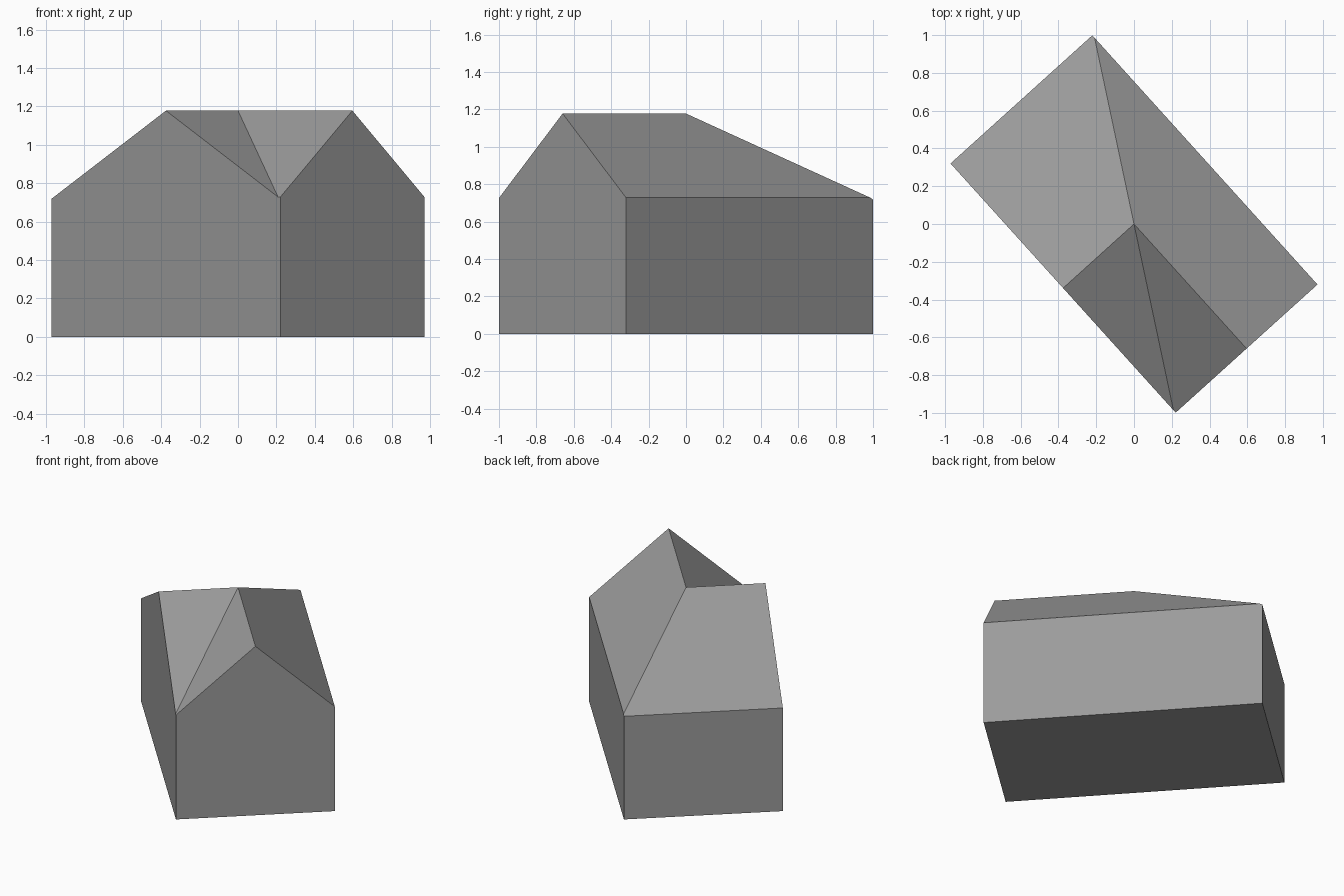
import bpy, bmesh, math
from mathutils import Vector

cube = bpy.data.objects.get("Cube")
if cube:
    bpy.data.objects.remove(cube, do_unlink=True)

# Single plain grey for the whole building
grey = bpy.data.materials.new("plain_grey")
grey.use_nodes = True
colour = (0.33, 0.33, 0.33, 1)
grey.diffuse_color = colour
grey.node_tree.nodes["Principled BSDF"].inputs["Base Color"].default_value = colour

# Footprint half sizes, two eave heights, ridge height, plan rotation
W, L = 0.506, 0.889
EAVE_SIDE, EAVE_BACK, RIDGE = 0.728, 0.719, 1.178
TURN = math.radians(42.1)
# Distance along the side where the two roof slopes reach the same eave
MEET = L * (RIDGE - EAVE_SIDE) / (RIDGE - EAVE_BACK)

points = {
    # Footprint
    "floor_fl": (-W, -L, 0), "floor_fr": (W, -L, 0),
    "floor_br": (W, L, 0), "floor_bl": (-W, L, 0),
    # Eaves
    "eave_fl": (-W, -L, EAVE_SIDE), "eave_fr": (W, -L, EAVE_SIDE),
    "eave_br": (W, L, EAVE_BACK), "eave_bl": (-W, L, EAVE_BACK),
    # Ridge corner, gable peaks, feet of the hip and the valley
    "crown": (0, 0, RIDGE), "peak_f": (0, -L, RIDGE), "peak_l": (-W, 0, RIDGE),
    "hip": (W, MEET, EAVE_SIDE), "valley": (-W, -MEET, EAVE_SIDE),
}


def build(name, faces):
    bm = bmesh.new()
    verts = {}
    for face in faces:
        names = face.split()
        for n in names:
            if n not in verts:
                verts[n] = bm.verts.new(Vector(points[n]))
        bm.faces.new([verts[n] for n in names])
    mesh = bpy.data.meshes.new(name)
    bm.to_mesh(mesh)
    bm.free()
    mesh.materials.append(grey)
    obj = bpy.data.objects.new(name, mesh)
    obj.rotation_euler.z = TURN
    bpy.context.collection.objects.link(obj)


# Floor and four walls, two of them gabled
build("walls", [
    "floor_bl floor_br floor_fr floor_fl",
    "floor_fl floor_fr eave_fr peak_f eave_fl",
    "floor_fr floor_br eave_br hip eave_fr",
    "floor_br floor_bl eave_bl eave_br",
    "floor_bl floor_fl eave_fl valley peak_l eave_bl",
])

# L-shaped ridge with an outer hip and an inner valley
build("roof", [
    "eave_bl peak_l crown hip eave_br",
    "eave_fr hip crown peak_f",
    "valley crown peak_l",
    "eave_fl peak_f crown valley",
])
